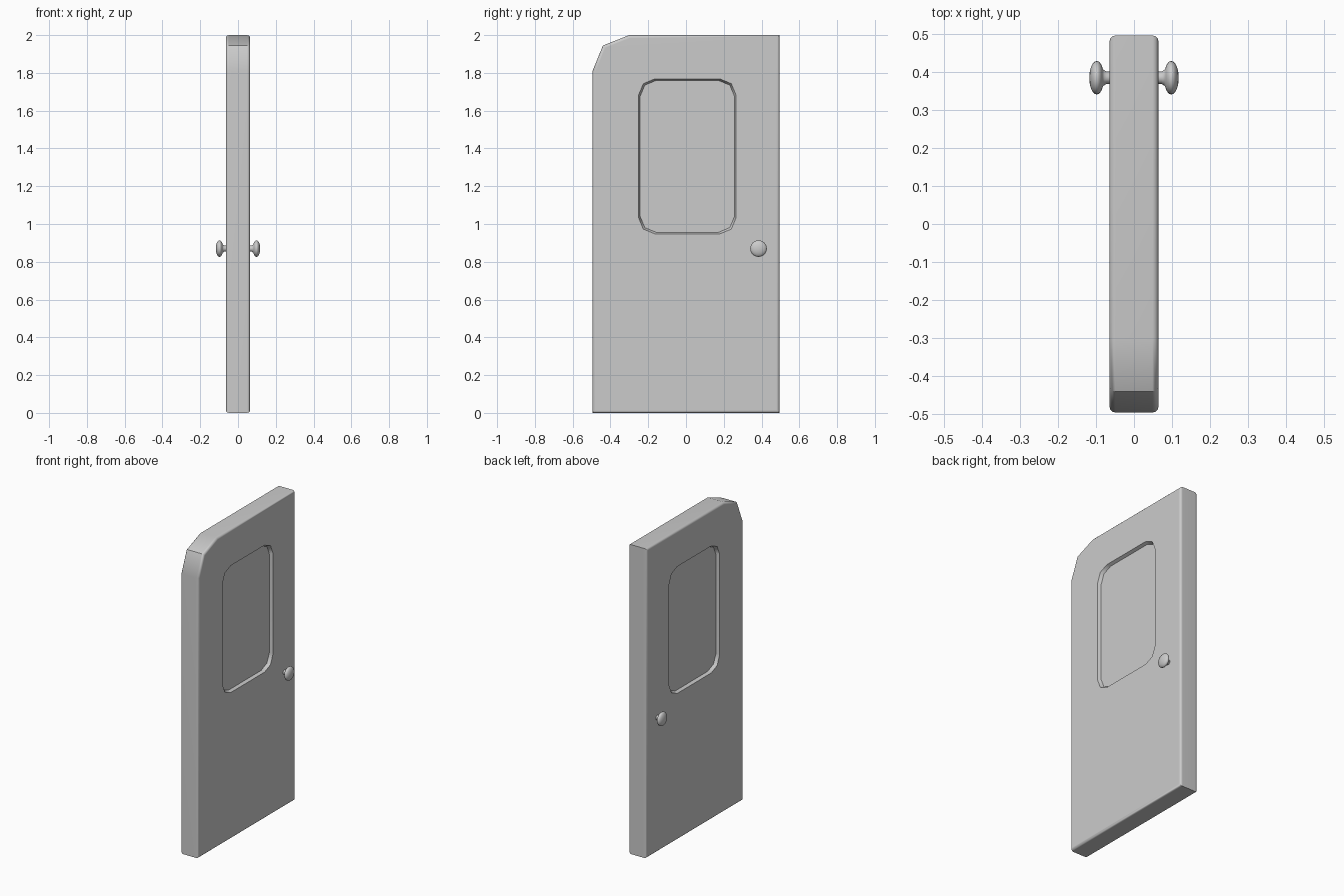
import bpy, bmesh
from math import radians, sin, cos, pi
from mathutils import Matrix

if "Cube" in bpy.data.objects:
    bpy.data.objects.remove(bpy.data.objects["Cube"])


def prism(name, near, far, x0, x1):
    """Solid between two matching (y, z) outlines placed at x0 and x1."""
    bm = bmesh.new()
    a = [bm.verts.new((x0, y, z)) for y, z in near]
    b = [bm.verts.new((x1, y, z)) for y, z in far]
    bm.faces.new(a)
    bm.faces.new(b[::-1])
    n = len(a)
    for i in range(n):
        j = (i + 1) % n
        bm.faces.new((a[j], a[i], b[i], b[j]))
    bmesh.ops.recalc_face_normals(bm, faces=bm.faces)
    return finish(name, bm)


def finish(name, bm):
    me = bpy.data.meshes.new(name)
    bm.to_mesh(me)
    bm.free()
    ob = bpy.data.objects.new(name, me)
    bpy.context.collection.objects.link(ob)
    return ob


def smooth(ob, angle):
    bpy.ops.object.select_all(action='DESELECT')
    ob.select_set(True)
    bpy.context.view_layer.objects.active = ob
    bpy.ops.object.shade_smooth_by_angle(angle=radians(angle))


def window_outline(shrink):
    """Rectangle with two-step clipped corners."""
    hy, hz = 0.258 - shrink, 0.41 - shrink
    corner = [(hy, hz - 0.085), (hy - 0.025, hz - 0.025), (hy - 0.085, hz)]
    pts = []
    for sy, sz in ((1, 1), (-1, 1), (-1, -1), (1, -1)):
        c = [(sy * y, sz * z) for y, z in corner]
        pts += c if sy * sz > 0 else c[::-1]
    return [(y + 0.007, z + 1.358) for y, z in pts]


# Door slab with one clipped top corner and softened edges
T = 0.0645
slab = [(-0.495, 0), (0.495, 0), (0.495, 2), (-0.30, 2), (-0.44, 1.945), (-0.495, 1.81)]
door = prism("door_slab", slab, slab, -T, T)
bev = door.modifiers.new("edges", 'BEVEL')
bev.width = 0.016
bev.segments = 3
bev.limit_method = 'WEIGHT'
weights = door.data.attributes.new("bevel_weight_edge", 'FLOAT', 'EDGE')
for e in door.data.edges:
    p, q = (door.data.vertices[i].co for i in e.vertices)
    same_side = abs(p.x - q.x) < 1e-4
    weights.data[e.index].value = 1.0 if same_side else 0.0

# Shallow window recess on both faces
for side, s in (("right", 1), ("left", -1)):
    # slight taper: the wall narrows towards the pane
    cutter = prism("window_cutter_" + side, window_outline(0.008), window_outline(-0.004),
                   s * (T - 0.02), s * (T + 0.01))
    cutter.hide_render = True
    cutter.hide_set(True)
    cut = door.modifiers.new("recess_" + side, 'BOOLEAN')
    cut.operation = 'DIFFERENCE'
    cut.solver = 'EXACT'
    cut.object = cutter

# Bake the slab, then shade it and drop the cutters
dg = bpy.context.evaluated_depsgraph_get()
baked = bpy.data.meshes.new_from_object(door.evaluated_get(dg))
door.modifiers.clear()
door.data = baked
for ob in [o for o in bpy.data.objects if "cutter" in o.name]:
    bpy.data.objects.remove(ob)
smooth(door, 40)
wn = door.modifiers.new("flat_faces", 'WEIGHTED_NORMAL')
wn.keep_sharp = True

# Knobs: stem flaring into a flattened ball, lathed about x
profile = [(0.05, 0.016), (0.072, 0.016), (0.078, 0.02)]
profile += [(0.098 - 0.0195 * cos(t), 0.044 * sin(t))
            for t in [radians(30) + radians(150) * i / 10 for i in range(11)]]
for side, s in (("right", 1), ("left", -1)):
    bm = bmesh.new()
    vs = [bm.verts.new((s * x, r, 0)) for x, r in profile]
    es = [bm.edges.new(pair) for pair in zip(vs, vs[1:])]
    bmesh.ops.spin(bm, geom=vs + es, cent=(0, 0, 0), axis=(1, 0, 0),
                   angle=2 * pi, steps=24, use_merge=True)
    bmesh.ops.remove_doubles(bm, verts=bm.verts, dist=1e-5)
    bmesh.ops.recalc_face_normals(bm, faces=bm.faces)
    bmesh.ops.transform(bm, matrix=Matrix.Translation((0, 0.384, 0.87)), verts=bm.verts)
    smooth(finish("knob_" + side, bm), 50)
